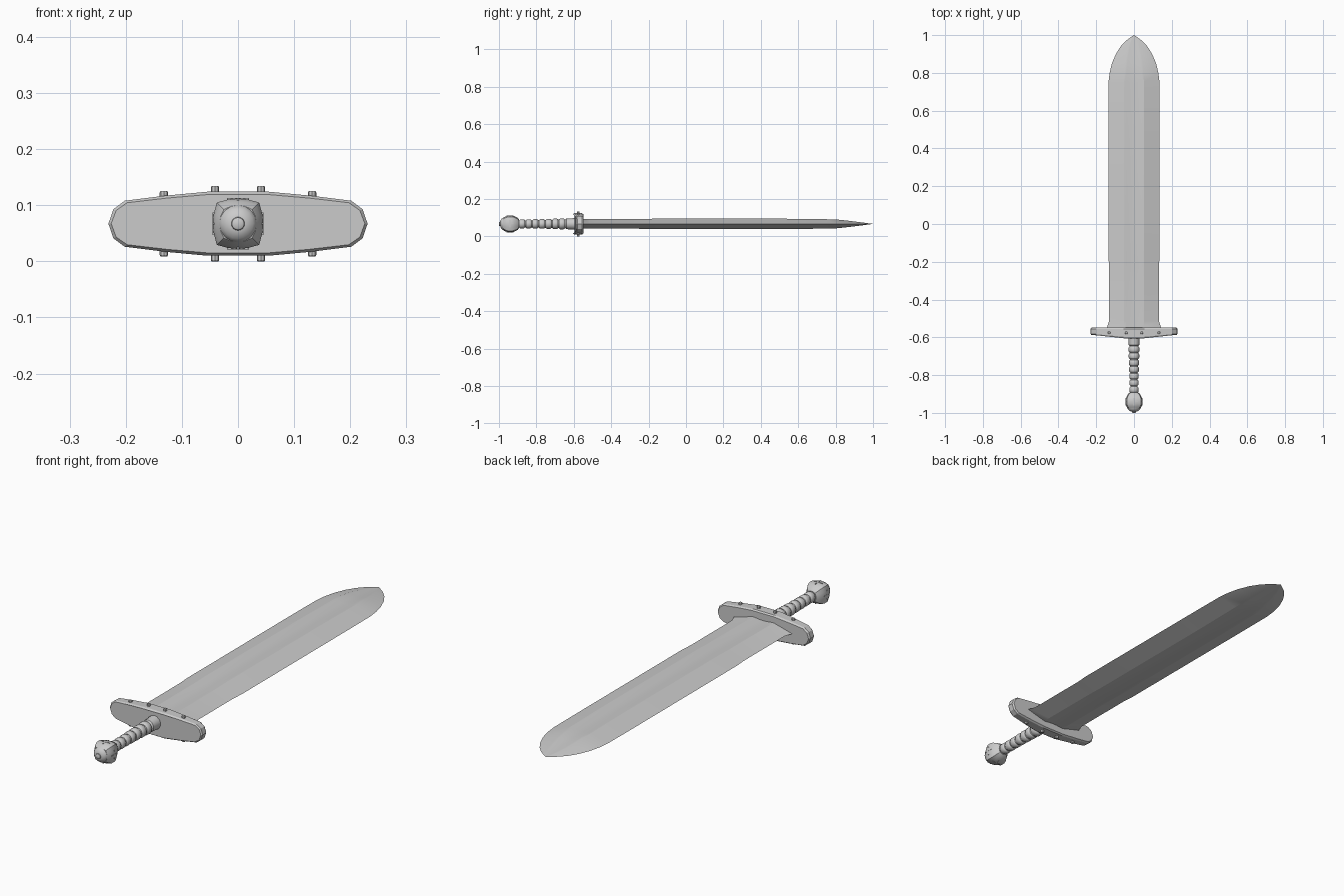
import bpy, bmesh, math

if "Cube" in bpy.data.objects:
    bpy.data.objects.remove(bpy.data.objects["Cube"])

ZC = 0.067  # height of the sword's long axis


def loft(name, rings, smooth=None):
    """Skin a list of closed rings of (x, y, z), capping both ends."""
    bm = bmesh.new()
    loops = [[bm.verts.new(p) for p in ring] for ring in rings]
    n = len(loops[0])
    for a, b in zip(loops, loops[1:]):
        for i in range(n):
            bm.faces.new((a[i], a[(i + 1) % n], b[(i + 1) % n], b[i]))
    bm.faces.new(loops[0])
    bm.faces.new(loops[-1])
    bmesh.ops.remove_doubles(bm, verts=bm.verts, dist=0.00005)
    bmesh.ops.recalc_face_normals(bm, faces=bm.faces)
    me = bpy.data.meshes.new(name)
    bm.to_mesh(me)
    bm.free()
    ob = bpy.data.objects.new(name, me)
    bpy.context.collection.objects.link(ob)
    if smooth:
        bpy.ops.object.select_all(action='DESELECT')
        ob.select_set(True)
        bpy.context.view_layer.objects.active = ob
        bpy.ops.object.shade_smooth_by_angle(angle=math.radians(smooth))
    return ob


def round_ring(y, r, n=16, square=0.0):
    """Circle around the long axis, optionally pushed towards a square."""
    pts = []
    for i in range(n):
        a = 2 * math.pi * (i + 0.5 * (n == 8)) / n
        c, s = math.cos(a), math.sin(a)
        k = r * (1 + square * (1 / max(abs(c), abs(s)) - 1))
        pts.append((c * k, y, ZC + s * k))
    return pts


# Blade: bevelled edges, two ridges and a shallow central fuller
def blade_ring(y, w, t):
    f = min(1, w / 0.132)
    half = [(-w, 0), (-0.052 * f, t), (-0.040 * f, t * 0.97), (-0.014 * f, t * 0.85),
            (0.014 * f, t * 0.85), (0.040 * f, t * 0.97), (0.052 * f, t), (w, 0)]
    under = [(x, -z) for x, z in reversed(half[1:-1])]
    return [(x, y, ZC + z) for x, z in half + under]


blade = [(-0.56, 0.148, 0.025), (-0.54, 0.141, 0.025), (-0.515, 0.132, 0.025),
         (-0.22, 0.132, 0.026), (-0.17, 0.136, 0.028), (0.50, 0.136, 0.028),
         (0.59, 0.136, 0.027), (0.75, 0.135, 0.025), (0.80, 0.129, 0.024),
         (0.85, 0.117, 0.019), (0.90, 0.096, 0.013), (0.94, 0.071, 0.008),
         (0.97, 0.043, 0.004), (0.99, 0.016, 0.0015), (1.0, 0.001, 0.0004)]
loft("blade", [blade_ring(*s) for s in blade], 20)

# Crossguard: tapered plate with chamfered rims, back face bulging at the middle
quarter = [(0.231, 0.0), (0.222, 0.026), (0.202, 0.041), (0.13, 0.050), (0.055, 0.057)]
upper = quarter + [(-x, z) for x, z in reversed(quarter)]
outline = upper + [(x, -z) for x, z in reversed(upper[1:-1])]


def guard_ring(inset, flat_y, bulge):
    ring = []
    for x, z in outline:
        y = flat_y - bulge * (1 - min(1, max(0, abs(x) - 0.055) / 0.17))
        ring.append((x * (1 - inset / 0.23), y, ZC + z * (1 - inset / 0.057)))
    return ring


loft("crossguard", [guard_ring(0.005, -0.587, 0.018), guard_ring(0, -0.581, 0.016),
                    guard_ring(0, -0.556, 0), guard_ring(0.005, -0.549, 0)])

# Studs along the upper and lower guard edges
for x, top in ((-0.132, 0.058), (-0.041, 0.067), (0.041, 0.067), (0.132, 0.058)):
    for side in (1, -1):
        def stud_ring(r, h):
            return [(x + r * math.cos(i * math.pi / 4), -0.576 + r * math.sin(i * math.pi / 4),
                     ZC + side * h) for i in range(8)]
        loft("guard_stud", [stud_ring(0.0075, 0.045), stud_ring(0.0075, top - 0.002),
                            stud_ring(0.006, top)])

# Grip: collar below the guard followed by ribbed rings
grip = [(-0.595, 0.031), (-0.640, 0.028), (-0.647, 0.022)]
count, start, pitch = 7, -0.650, 0.0355
for i in range(count):
    y = start - i * pitch
    r = 0.029 - 0.0045 * math.sin(math.pi * 0.5 * i / (count - 1))
    grip += [(y, r - 0.003), (y - 0.005, r), (y - 0.022, r), (y - 0.027, r - 0.003),
             (y - 0.029, r - 0.006), (y - 0.034, r - 0.006)]
grip.append((-0.91, 0.021))
loft("grip", [round_ring(y, r) for y, r in grip], 35)

# Pommel: squared knob
pommel = [(-0.892, 0.023, 0.2), (-0.900, 0.032, 0.4), (-0.918, 0.041, 0.5),
          (-0.930, 0.045, 0.45), (-0.952, 0.045, 0.45), (-0.966, 0.040, 0.4),
          (-0.978, 0.033, 0.2)]
loft("pommel", [round_ring(y, r, 16, q) for y, r, q in pommel], 25)

# Domed cap with a small peened end
cap = [(-0.970, 0.034), (-0.979, 0.033), (-0.986, 0.027), (-0.992, 0.018),
       (-0.993, 0.012), (-0.998, 0.011), (-1.0, 0.008)]
loft("pommel_cap", [round_ring(y, r) for y, r in cap], 35)

# Thin raised crosses on the four pommel faces
for k in range(4):
    for hx, hy in ((0.020, 0.0015), (0.0015, 0.020)):
        bpy.ops.mesh.primitive_cube_add(size=1)
        ob = bpy.context.object
        ob.name = "pommel_cross_bar"
        a = k * math.pi / 2
        ob.scale = (hx * 2, hy * 2, 0.010)
        ob.rotation_euler = (0, a, 0)
        ob.location = (math.sin(a) * 0.0405, -0.941, ZC + math.cos(a) * 0.0405)
